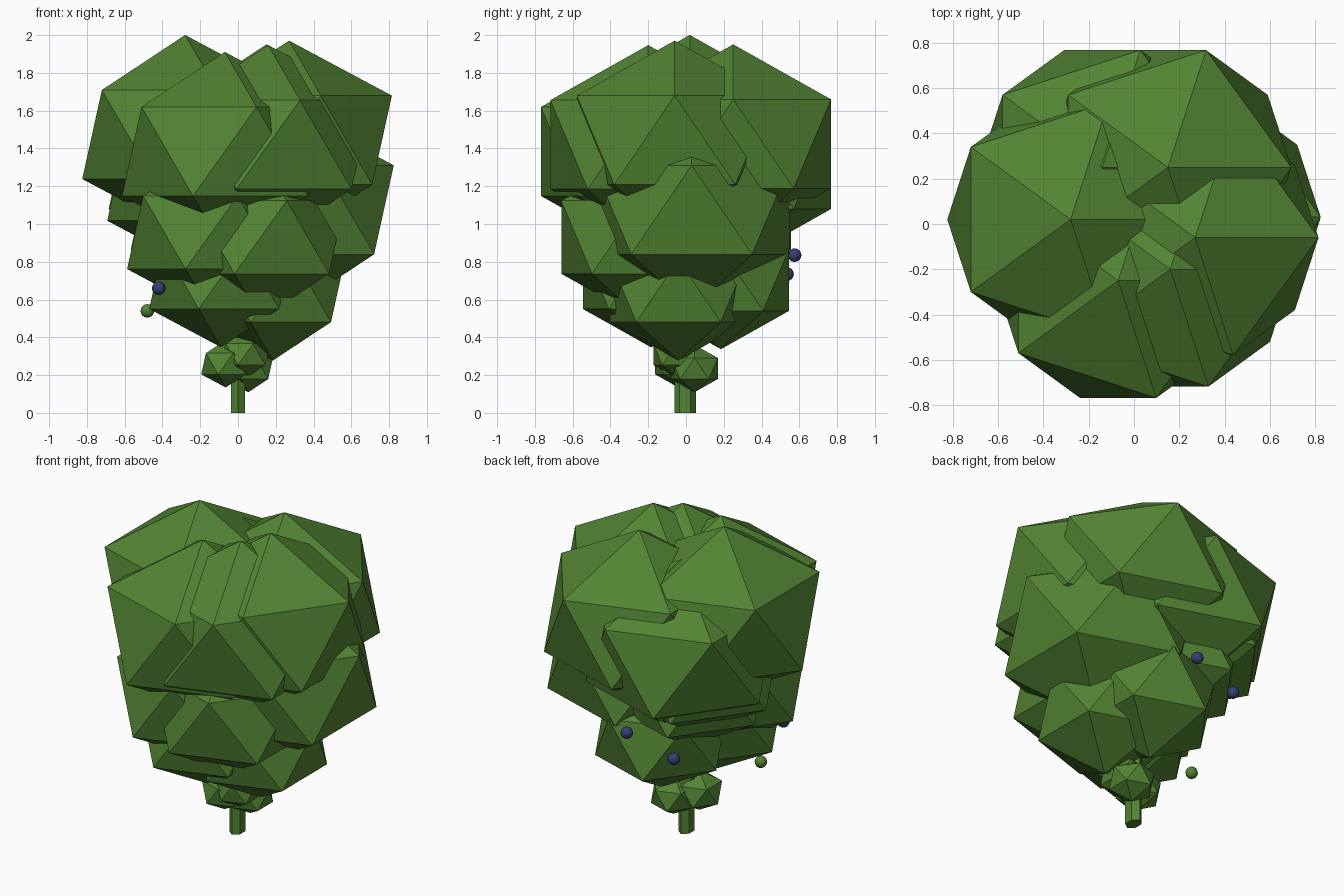
import bpy

if "Cube" in bpy.data.objects:
    bpy.data.objects.remove(bpy.data.objects["Cube"])

SQUASH = 0.865  # height of a leaf clump relative to its width


def material(name, color):
    m = bpy.data.materials.new(name)
    m.diffuse_color = (*color, 1.0)
    m.use_nodes = True
    m.node_tree.nodes["Principled BSDF"].inputs["Base Color"].default_value = m.diffuse_color
    return m


leaf_green = material("leaf_green", (0.084, 0.231, 0.033))
berry_blue = material("berry_blue", (0.035, 0.05, 0.17))


def finish(name, mat):
    ob = bpy.context.object
    ob.name = name
    ob.data.materials.append(mat)
    return ob


def clump(name, radius, place):
    """Flat-faced, slightly squashed icosahedron of leaves."""
    bpy.ops.mesh.primitive_ico_sphere_add(subdivisions=1, radius=radius, location=place)
    ob = finish(name, leaf_green)
    ob.scale.z = SQUASH


def ball(name, mat, place):
    """Small round fruit."""
    bpy.ops.mesh.primitive_uv_sphere_add(segments=12, ring_count=8, radius=0.036, location=place)
    finish(name, mat)
    bpy.ops.object.shade_smooth()


# Rings of leaf clumps, from the crown down to the foot
layers = {
    "crown_clump": (0.609, [
        (-0.28, 0.02, 1.474), (0.15, 0.25, 1.424), (-0.07, -0.25, 1.384),
        (0.16, -0.20, 1.420), (0.27, -0.06, 1.444), (-0.14, 0.25, 1.315),
        (0.28, 0.03, 1.075)]),
    "inner_clump": (0.55, [(-0.20, 0.19, 1.23)]),
    "middle_clump": (0.50, [
        (-0.14, -0.225, 0.955), (0.12, -0.235, 0.93), (-0.12, 0.13, 1.06)]),
    "lower_clump": (0.425, [
        (0.185, -0.04, 0.645), (-0.09, -0.185, 0.715), (0.04, 0.185, 0.705)]),
    "foot_clump": (0.145, [
        (-0.065, -0.04, 0.26), (0.055, 0.045, 0.235), (0.04, -0.05, 0.31)]),
}
for name, (radius, places) in layers.items():
    for i, place in enumerate(places, 1):
        clump(f"{name}_{i}", radius, place)

# Six-sided stem
bpy.ops.mesh.primitive_cylinder_add(vertices=6, radius=1, depth=0.5, location=(0, -0.005, 0.25))
stem = finish("stem", leaf_green)
stem.scale = (0.043, 0.057, 1)

# Berries and a bud on the outside of the lower leaves
for i, place in enumerate([(-0.42, -0.37, 0.66), (0.01, 0.575, 0.835), (-0.29, 0.535, 0.735)], 1):
    ball(f"berry_{i}", berry_blue, place)
ball("bud", leaf_green, (-0.48, -0.06, 0.54))
